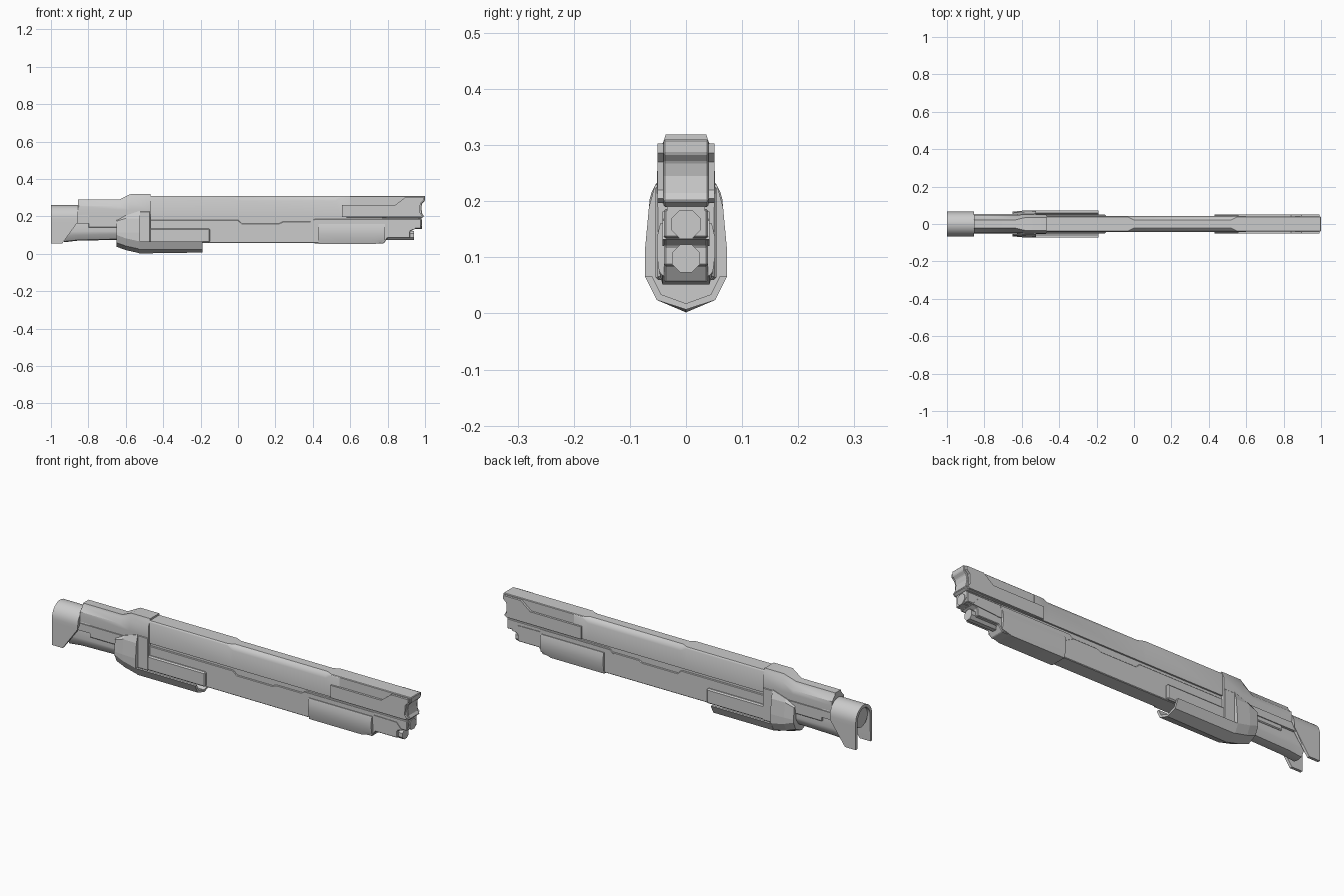
import bpy, bmesh, math

if "Cube" in bpy.data.objects:
    bpy.data.objects.remove(bpy.data.objects["Cube"])


def build(name, verts, faces, smooth=False, bevel=0.0):
    me = bpy.data.meshes.new(name)
    me.from_pydata(verts, [], faces)
    bm = bmesh.new()
    bm.from_mesh(me)
    bmesh.ops.recalc_face_normals(bm, faces=bm.faces)
    bm.to_mesh(me)
    bm.free()
    ob = bpy.data.objects.new(name, me)
    bpy.context.collection.objects.link(ob)
    if bevel:
        m = ob.modifiers.new("bevel", 'BEVEL')
        m.width = bevel
        m.segments = 1
        m.limit_method = 'ANGLE'
    if smooth:
        bpy.ops.object.select_all(action='DESELECT')
        ob.select_set(True)
        bpy.context.view_layer.objects.active = ob
        bpy.ops.object.shade_smooth_by_angle(angle=math.radians(35))
    return ob


def loft(name, sections, smooth=True):
    """sections: (x or x(z), half outline of (y, z)), mirrored across y = 0."""
    verts, n = [], 0
    for x, half in sections:
        ring = half + [(-y, z) for y, z in reversed(half) if y > 1e-6]
        n = len(ring)
        verts += [(x(z) if callable(x) else x, y, z) for y, z in ring]
    faces = [tuple(range(n)), tuple(range(len(verts) - n, len(verts)))]
    for s in range(len(sections) - 1):
        for i in range(n):
            a, b = s * n + i, s * n + (i + 1) % n
            faces.append((a, b, b + n, a + n))
    return build(name, verts, faces, smooth)


def plate(name, pts, w, bevel=0.0, y=0.0):
    """Side outline of (x, z) extruded to half width w around y."""
    n = len(pts)
    verts = [(x, y - w, z) for x, z in pts] + [(x, y + w, z) for x, z in pts]
    faces = [tuple(range(n)), tuple(range(n, 2 * n))]
    faces += [(i, (i + 1) % n, (i + 1) % n + n, i + n) for i in range(n)]
    return build(name, verts, faces, False, bevel)


def box(name, x0, x1, z0, z1, w, bevel=0.0):
    return plate(name, [(x0, z0), (x1, z0), (x1, z1), (x0, z1)], w, bevel)


def rod(name, x0, x1, z, r, sides, turn=0.0):
    ring = [(r * math.cos(turn + math.tau * i / sides),
             z + r * math.sin(turn + math.tau * i / sides)) for i in range(sides)]
    verts = [(x, y, h) for x in (x0, x1) for y, h in ring]
    faces = [tuple(range(sides)), tuple(range(sides, 2 * sides))]
    faces += [(i, (i + 1) % sides, (i + 1) % sides + sides, i + sides) for i in range(sides)]
    return build(name, verts, faces, sides > 8)


def arch(w, z_side, z_top, steps=8):
    """Quarter arc from (w, z_side) to (0, z_top)."""
    return [(w * math.cos(t), z_side + (z_top - z_side) * math.sin(t))
            for t in [math.pi / 2 * i / steps for i in range(steps)]] + [(0, z_top)]


# Stock: open inverted U with slanted front edge, plus inner tube
stock = arch(0.05, 0.19, 0.245)[::-1] + [(0.05, 0.172), (0.052, 0.055), (0.066, 0.055), (0.066, 0.172)] \
    + arch(0.066, 0.19, 0.26)
loft("stock", [(-1.0, stock),
               (lambda z: -0.855 - 0.085 * min(1, max(0, (0.172 - z) / 0.117)), stock)])
rod("stock_tube", -0.985, -0.8, 0.192, 0.05, 24)

# Rear grip tube and rails between stock and housing
loft("grip_tube", [(x, [(0, b), (0.025, b + 0.004), (0.042, b + 0.03), (0.047, 0.12), (0.04, 0.17), (0, 0.17)])
                   for x, b in ((-0.93, 0.062), (-0.86, 0.07), (-0.6, 0.076))])
box("rear_rail", -0.88, -0.6, 0.163, 0.2, 0.053)
box("rear_side_bar", -0.8, -0.6, 0.14, 0.166, 0.05, 0.004)


# Upper receiver with raised front collar
def receiver(top, edge, w):
    return [(0, 0.18), (w, 0.18), (w + 0.002, 0.235), (w, top - 0.035), (edge + 0.004, top - 0.012),
            (edge, top), (0, top)]


loft("receiver", [(-0.855, receiver(0.29, 0.022, 0.047)), (-0.635, receiver(0.29, 0.022, 0.047)),
                  (-0.575, receiver(0.319, 0.036, 0.05)), (-0.468, receiver(0.319, 0.036, 0.05))])


# Housing behind the fore guard, widening downward to a keel
def housing(keel, s, top):
    return [(0, keel), (0.052 * s, keel + 0.022), (0.073 * s, keel + 0.063),
            (0.073 * s, 0.115), (0.066 * s, min(0.19, top - 0.008)), (0.055 * s, top), (0, top)]


loft("housing", [(-0.65, housing(0.038, 0.9, 0.182)), (-0.60, housing(0.02, 0.97, 0.205)),
                 (-0.525, housing(0.003, 1, 0.23))], False)
box("housing_front", -0.53, -0.468, 0.06, 0.228, 0.054, 0.004)

# Fore guard: hollow V tray
tray = [(0, 0.018), (0.044, 0.034), (0.060, 0.066), (0.073, 0.066), (0.052, 0.024), (0, 0.002)]
loft("fore_guard", [(-0.53, tray), (-0.19, [(y, z + 0.005 if z < 0.01 else z) for y, z in tray])], False)
box("guard_side_panel", -0.53, -0.15, 0.06, 0.135, 0.051, 0.006)


# Long upper barrel body with narrowed, rounded top section
def upper(shoulder, mid, edge):
    return [(0, 0.196), (0.042, 0.196), (0.042, shoulder), mid, (edge, 0.31), (0, 0.31)]


full, slim = upper(0.302, (0.040, 0.306), 0.037), upper(0.284, (0.033, 0.302), 0.022)
loft("upper_body", [(-0.475, full), (-0.03, full), (0.0, slim), (0.52, slim), (0.55, full), (0.6, full)])

# Muzzle with notched front face and side armour
plate("muzzle", [(0.55, 0.196), (0.55, 0.31), (1.0, 0.31), (1.0, 0.285), (0.985, 0.27), (0.98, 0.245),
                 (0.985, 0.215), (0.995, 0.2), (0.98, 0.19)], 0.04, 0.003)
armour = [(0.555, 0.197), (0.555, 0.26), (0.84, 0.26), (0.895, 0.303), (0.992, 0.303), (0.992, 0.286),
          (0.975, 0.27), (0.972, 0.22), (0.985, 0.205), (0.975, 0.197)]
for side, y in (("left", 0.045), ("right", -0.045)):
    plate("muzzle_armour_" + side, armour, 0.006, 0.0, y)

# Recessed strip between upper and lower bodies
box("middle_strip", -0.5, 0.98, 0.155, 0.2, 0.034)

# Lower body with stepped top edge
plate("lower_body", [(-0.5, 0.058), (0.78, 0.056), (0.80, 0.085), (0.92, 0.085), (0.92, 0.12), (0.95, 0.135),
                     (0.978, 0.135), (0.978, 0.186), (0.41, 0.186), (0.39, 0.172), (0.24, 0.172),
                     (0.22, 0.163), (0.02, 0.163), (0.0, 0.182), (-0.5, 0.182)], 0.039, 0.003)
plate("lower_step_trim", [(0.38, 0.166), (0.40, 0.182), (0.79, 0.182), (0.79, 0.168), (0.92, 0.166),
                          (0.95, 0.132), (0.80, 0.12), (0.43, 0.14)], 0.042)

# Pump cover: rounded side cover under the front
cover = [(0, 0.052), (0.042, 0.052), (0.048, 0.075), (0.052, 0.105), (0.052, 0.135), (0.046, 0.16), (0, 0.16)]
loft("pump_cover", [(0.43, cover), (0.73, cover),
                    (0.785, [(y, max(z, 0.068)) if z < 0.06 else (y, z) for y, z in cover])])

# Two stacked octagonal barrels
for name, z, r, end in (("upper_barrel", 0.159, 0.028, 0.984), ("lower_barrel", 0.098, 0.027, 0.942)):
    rod(name, 0.7, end, z, r, 8, math.pi / 8)
